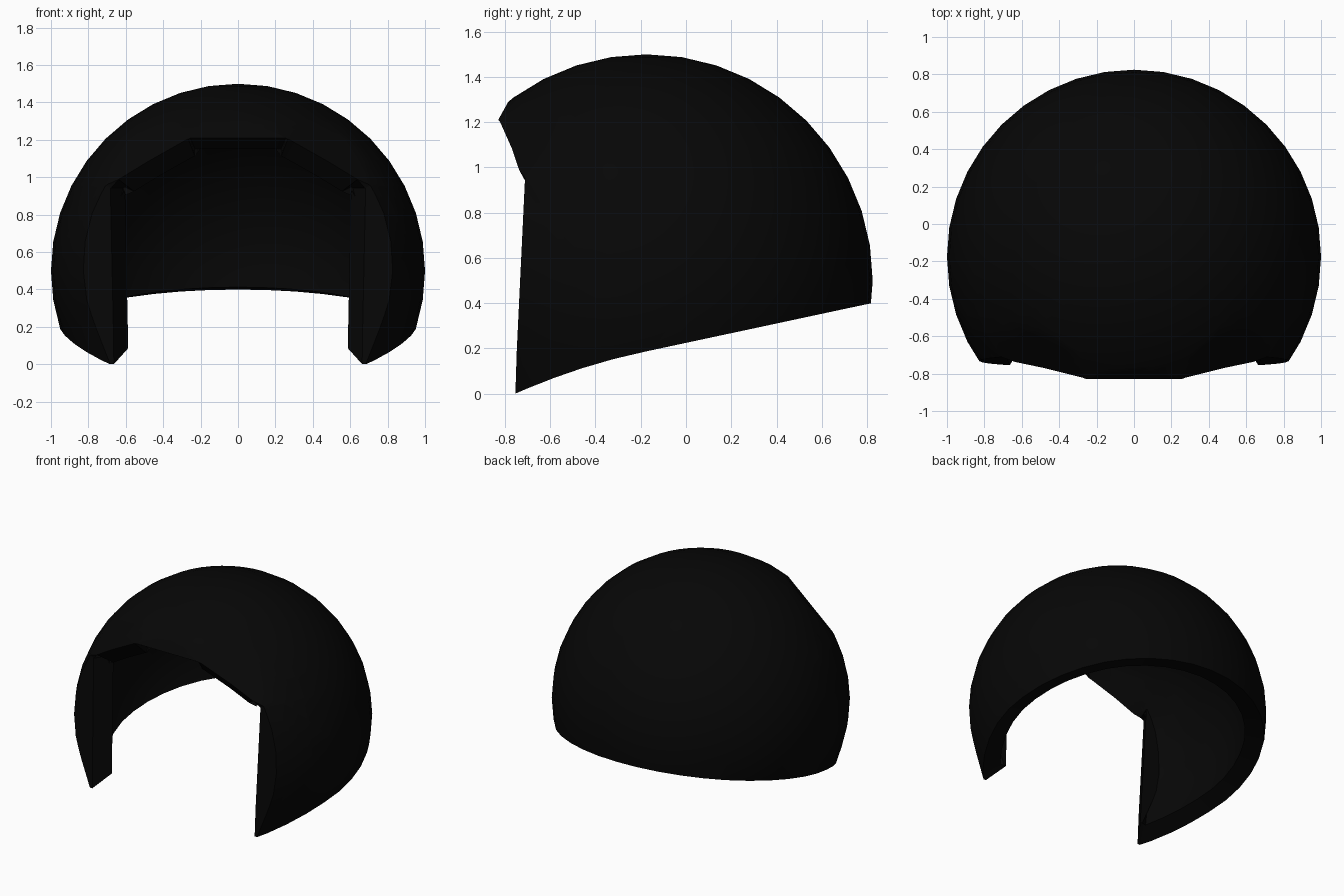
import bpy, bmesh, math
from mathutils import Vector

if "Cube" in bpy.data.objects:
    bpy.data.objects.remove(bpy.data.objects["Cube"])

C = Vector((0, -0.175, 0.5))      # centre of the dome
BROW_Z = 0.955                    # height where cheeks meet the brow

bm = bmesh.new()
bmesh.ops.create_uvsphere(bm, u_segments=40, v_segments=20, radius=1)
bmesh.ops.translate(bm, verts=bm.verts, vec=C)


def cut(co, no, test, clear=False):
    """Slice the faces whose centre passes the test."""
    faces = [f for f in bm.faces if test(f.calc_center_median())]
    geom = set(faces)
    for f in faces:
        geom.update(f.edges)
        geom.update(f.verts)
    bmesh.ops.bisect_plane(bm, geom=list(geom), dist=1e-5, plane_co=co,
                           plane_no=no, clear_inner=clear)


def front(p):
    return p.y < C.y - 0.2


def flatten(co, no, test):
    """Pull everything beyond a plane radially back onto it."""
    cut(co, no, lambda p: front(p) and test(p))
    for v in bm.verts:
        if test(v.co) and no.dot(v.co - co) > 1e-5:
            r = v.co - C
            v.co = C + r * (no.dot(co - C) / no.dot(r))


# Face opening: a cone of planes radiating from the dome centre
half = [Vector(p) for p in ((0.66, -0.755, 0), (0.68, -0.71, 0.94),
                            (0.48, -0.77, 1.085), (0.28, -0.83, 1.21))]
outline = half + [Vector((-p.x, p.y, p.z)) for p in reversed(half)]
inside = Vector((0, -1, 0.2))
planes = []
for a, b in zip(outline, outline[1:]):
    n = (a - C).cross(b - C).normalized()
    planes.append(n if n.dot(inside) > 0 else -n)
cut(Vector((0, 0, BROW_Z)), Vector((0, 0, 1)), front)
for n in planes:
    cut(C, n, front)
hole = [f for f in bm.faces
        if all(n.dot(f.calc_center_median() - C) > 0 for n in planes)]
bmesh.ops.delete(bm, geom=hole, context='FACES')

# Flattened cheek fronts, brow front and brow corners
cheek_co = Vector((0, -0.757, 0))
cheek_no = Vector((0, -0.94, 0.045)).normalized()
brow_co = Vector((0, -0.83, 1.21))
brow_no = Vector((0, -0.09, 0.05)).normalized()
flatten(cheek_co, cheek_no, lambda p: p.z < BROW_Z + 0.005)
flatten(brow_co, brow_no, lambda p: p.z > BROW_Z + 0.005)
for s in (-1, 1):
    corner = Vector((0.48 * s, -0.77, 1.085))
    flatten(corner, (corner - C).normalized(),
            lambda p: p.z > BROW_Z + 0.005 and p.x * s > 0)

# Sloping lower rim, dipping towards the front
rim_co = Vector((0, 0, 0.225))
rim_no = Vector((0, -0.214, 1)).normalized()
cut(rim_co, rim_no, lambda p: True, clear=True)
for v in bm.verts:
    if abs(rim_no.dot(v.co - rim_co)) < 1e-4:
        v.co.z -= 0.205 * max(0, -0.2 - v.co.y) ** 2


def lining(p):
    """Inner position matching an outer point: offset along the local surface."""
    r = p - C
    if p.y < -0.6 and p.z < 0.97 and abs(cheek_no.dot(p - cheek_co)) < 6e-3:
        return C + Vector((r.x * 0.885, r.y + 0.12, r.z * (1 if r.z > 0 else 0.83)))
    if p.z > 1 and abs(brow_no.dot(p - brow_co)) < 2e-3:
        return p + Vector((-0.1 * p.x, 0.105, -0.06))
    return C + r * 0.87


# Inner lining surface and connecting rim
bmesh.ops.delete(bm, geom=[v for v in bm.verts if not v.link_faces], context='VERTS')
border = [e for e in bm.edges if len(e.link_faces) == 1]
dup = bmesh.ops.duplicate(bm, geom=bm.verts[:] + bm.edges[:] + bm.faces[:])
vmap = dup["vert_map"]
for e in border:
    a, b = e.verts
    bm.faces.new((a, b, vmap[b], vmap[a]))
for g in dup["geom"]:
    if isinstance(g, bmesh.types.BMVert):
        g.co = lining(g.co)
bmesh.ops.recalc_face_normals(bm, faces=bm.faces[:])

# Stand on the ground
low = min(v.co.z for v in bm.verts)
bmesh.ops.translate(bm, verts=bm.verts, vec=(0, 0, -low))

mesh = bpy.data.meshes.new("helmet_shell")
bm.to_mesh(mesh)
bm.free()
shell = bpy.data.objects.new("helmet_shell", mesh)
bpy.context.collection.objects.link(shell)
black = bpy.data.materials.new("black_plastic")
black.diffuse_color = (0.002, 0.002, 0.002, 1)
black.use_nodes = True
black.node_tree.nodes["Principled BSDF"].inputs["Base Color"].default_value = black.diffuse_color
mesh.materials.append(black)

bpy.context.view_layer.objects.active = shell
shell.select_set(True)
bpy.ops.object.shade_smooth_by_angle(angle=math.radians(30))
